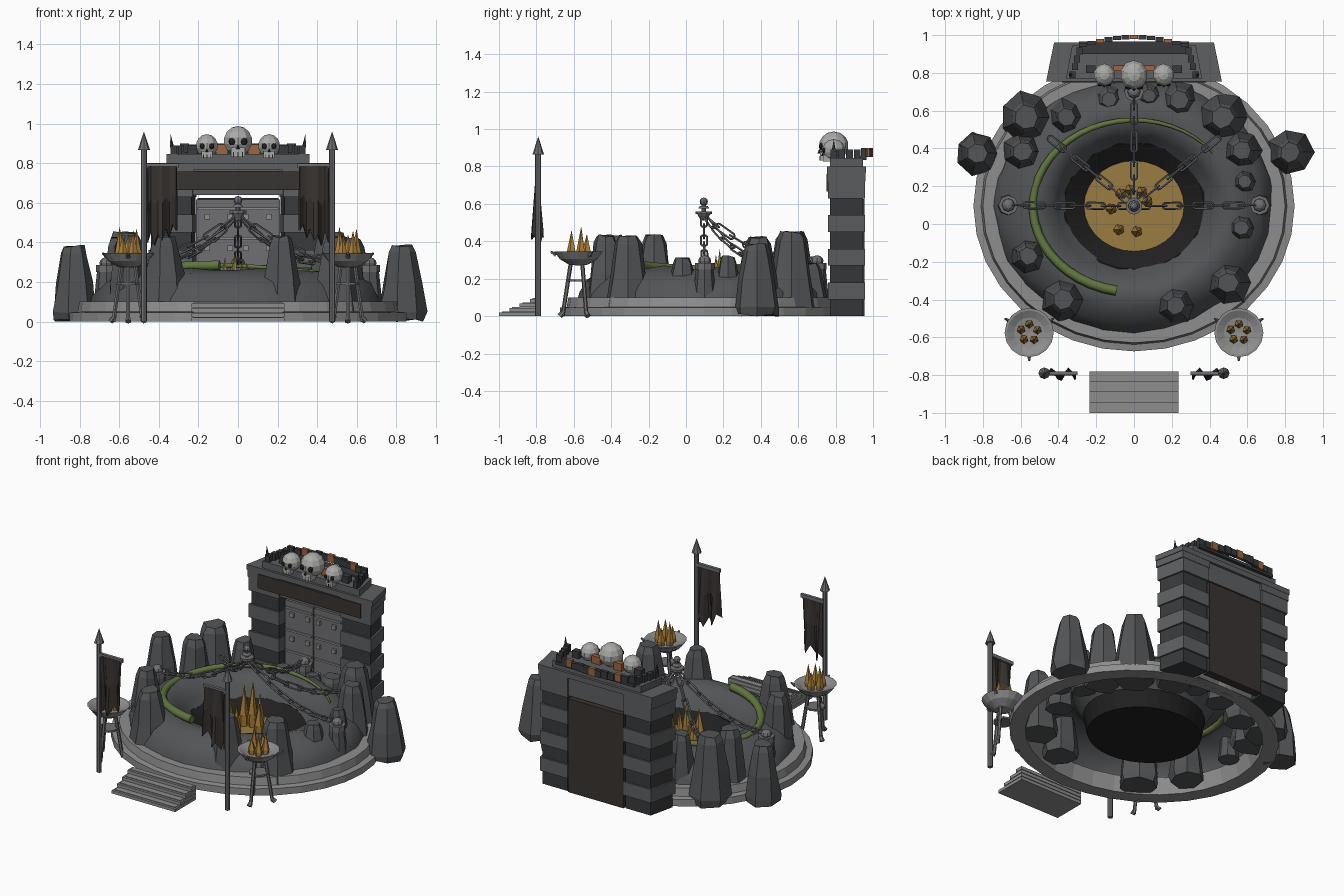
import bpy, bmesh, math, random
from mathutils import Vector, Matrix

if "Cube" in bpy.data.objects:
    bpy.data.objects.remove(bpy.data.objects["Cube"])
random.seed(4)
TAU = math.tau

def mat(name, r, g, b):
    m = bpy.data.materials.new(name)
    m.diffuse_color = (r, g, b, 1)
    m.use_nodes = True
    m.node_tree.nodes["Principled BSDF"].inputs["Base Color"].default_value = m.diffuse_color
    return m

ROCK = mat("rock", .085, .09, .095)
DARK = mat("dark_stone", .04, .042, .045)
MID = mat("mid_stone", .11, .115, .12)
STONE = mat("pale_stone", .27, .27, .27)
METAL = mat("metal", .16, .16, .17)
CLOTH = mat("brown_cloth", .04, .034, .031)
BLACK = mat("black", .015, .014, .014)
LAVA = mat("lava", .32, .2, .055)
FIRE = mat("fire", .42, .22, .04)
COPPER = mat("copper", .35, .13, .05)
GREEN = mat("green", .12, .18, .05)
BONE = mat("bone", .4, .4, .39)

class Part:
    """Collects primitives into one mesh object."""
    def __init__(self):
        self.bm = bmesh.new()

    def box(self, x0, x1, y0, y1, z0, z1, back=1.0):
        vs = [self.bm.verts.new((x * (back if y == y1 else 1), y, z))
              for z in (z0, z1) for y in (y0, y1) for x in (x0, x1)]
        for f in ((0, 2, 3, 1), (4, 5, 7, 6), (0, 1, 5, 4), (2, 6, 7, 3), (0, 4, 6, 2), (1, 3, 7, 5)):
            self.bm.faces.new([vs[i] for i in f])

    def cone(self, a, b, r0, r1, n=6):
        a, b = Vector(a), Vector(b)
        m = Matrix.Translation((a + b) / 2) @ (b - a).to_track_quat('Z', 'Y').to_matrix().to_4x4()
        bmesh.ops.create_cone(self.bm, cap_ends=True, segments=n, radius1=r0, radius2=r1,
                              depth=(b - a).length, matrix=m)

    def ball(self, c, s, n=10, k=7):
        m = Matrix.Translation(c) @ Matrix.Diagonal((*s, 1))
        bmesh.ops.create_uvsphere(self.bm, u_segments=n, v_segments=k, radius=1, matrix=m)

    def lathe(self, prof, c=(0, 0), n=32, sy=1.0, jit=0.0, jz=0.0, closed=False):
        rings = []
        for r, z in prof:
            ring = []
            for i in range(n):
                a = TAU * i / n
                q = r * (1 + random.uniform(-jit, jit))
                ring.append(self.bm.verts.new((c[0] + q * math.cos(a), c[1] + q * math.sin(a) * sy,
                                               z + random.uniform(-jz, jz))))
            rings.append(ring)
        pairs = list(zip(rings, rings[1:])) + ([(rings[-1], rings[0])] if closed else [])
        for p, q in pairs:
            for i in range(n):
                j = (i + 1) % n
                self.bm.faces.new((p[i], p[j], q[j], q[i]))
        return rings

    def done(self, name, m=None, smooth=False):
        bmesh.ops.remove_doubles(self.bm, verts=self.bm.verts, dist=1e-5)
        bmesh.ops.recalc_face_normals(self.bm, faces=self.bm.faces)
        me = bpy.data.meshes.new(name)
        self.bm.to_mesh(me)
        self.bm.free()
        ob = bpy.data.objects.new(name, me)
        bpy.context.collection.objects.link(ob)
        if m: me.materials.append(m)
        if smooth:
            me.shade_smooth()
        return ob

C, SY = (0, .095), .905

# Stepped oval plinth ring
p = Part()
p.lathe([(.75, 0), (.85, 0), (.85, .045), (.81, .05), (.80, .10), (.72, .10)], C, 32, SY, closed=True)
p.done("plinth", STONE)

# Crater mound, dark basin and lava pool
p = Part()
p.lathe([(.75, .03), (.73, .12), (.68, .19), (.60, .242), (.53, .26), (.46, .24), (.41, .18), (.365, .12)],
        C, 28, SY, .02, .013)
p.done("crater_mound", ROCK, True)
p = Part()
p.lathe([(0, .05), (.26, .05), (.37, .13), (.385, .13), (.36, .01), (0, .01)], C, 32, SY)
p.done("basin", BLACK)
p = Part()
p.lathe([(0, .058), (.265, .058), (.265, .045)], C, 28, SY)
p.done("lava_pool", LAVA)

# Flames in the pool
p = Part()
for x, y, h in ((-.12, .08, .2), (-.07, .16, .27), (-.02, .18, .3), (.04, .17, .24), (.07, .12, .2),
                (-.08, -.03, .2), (.015, -.04, .24)):
    p.cone((x, y, .05), (x, y, .05 + h * .3), .026, .031, 5)
    p.cone((x, y, .05 + h * .3), (x + .005, y, .06 + h), .031, 0, 5)
p.done("pool_flames", FIRE)

# Faceted standing rocks, wide at the foot: x, y, radius, base z, top z
p = Part()
for x, y, r, z0, z1 in ((-.83, .375, .115, .005, .38), (.83, .38, .115, .005, .385), (-.57, .565, .135, .01, .45),
                        (-.36, .565, .1, .02, .4), (-.59, .385, .11, .02, .42), (-.13, .66, .09, .03, .25),
                        (.24, .655, .11, .02, .28), (.47, .565, .13, .01, .45), (.57, .39, .11, .02, .42),
                        (.585, .225, .075, .04, .32), (.57, -.02, .09, .03, .31), (.5, -.31, .12, .01, .43),
                        (.22, -.43, .105, .01, .43), (-.375, -.4, .12, .01, .43), (-.56, -.17, .105, .02, .43),
                        (.08, .68, .08, .04, .24)):
    h = z1 - z0
    rings = p.lathe([(r * .95, z0), (r * 1.04, z0 + h * .1), (r * .84, z0 + h * .5), (r * .6, z0 + h * .9),
                     (r * .46, z1)], (x, y), 7, 1, .1, h * .02)
    p.bm.faces.new(rings[0])
    p.bm.faces.new(rings[-1])
p.done("standing_rocks", ROCK)

# Green tail draped along the rim
cu = bpy.data.curves.new("tail_path", 'CURVE')
cu.dimensions, cu.bevel_depth, cu.bevel_resolution, cu.use_fill_caps = '3D', .027, 1, True
sp = cu.splines.new('POLY')
N = 30
sp.points.add(N - 1)
for i in range(N):
    t = i / (N - 1)
    a = math.radians(260 - 222 * t)
    sp.points[i].co = (.535 * math.cos(a), .095 + .455 * math.sin(a), .268 + .016 * math.cos(t * 9), 1)
    sp.points[i].radius = 1 - .8 * t ** 1.5
tmp = bpy.data.objects.new("tail_tmp", cu)
bpy.context.collection.objects.link(tmp)
me = bpy.data.meshes.new_from_object(tmp.evaluated_get(bpy.context.evaluated_depsgraph_get()))
bpy.data.objects.remove(tmp)
me.materials.clear()
me.materials.append(GREEN)
bpy.context.collection.objects.link(bpy.data.objects.new("green_tail", me))

# Chain hub with finial
p = Part()
p.ball((0, .095, .612), (.022, .022, .022), 8, 6)
p.cone((0, .095, .54), (0, .095, .6), .012, .012, 8)
p.cone((0, .095, .575), (0, .095, .59), .03, .02, 10)
p.cone((0, .095, .545), (0, .095, .56), .045, .045, 10)
p.cone((0, .095, .51), (0, .095, .545), .015, .035, 10)
p.done("chain_hub", METAL)

# Sagging chains made of oval links
def add_link(p, m, L=.058, W=.016, r=.006):
    rings = []
    for i in range(12):
        a = TAU * (i + .5) / 12
        d = Vector((math.cos(a), math.sin(a), 0))
        c = Vector((d.x * W + math.copysign(L - W, d.x), d.y * W, 0))
        rings.append([p.bm.verts.new(m @ (c + d * r * math.cos(b) + Vector((0, 0, r * math.sin(b)))))
                      for b in (0, TAU / 5, TAU * 2 / 5, TAU * 3 / 5, TAU * 4 / 5)])
    for i in range(12):
        u, v = rings[i], rings[(i + 1) % 12]
        for j in range(5):
            p.bm.faces.new((u[j], u[(j + 1) % 5], v[(j + 1) % 5], v[j]))

p = Part()
hub = Vector((0, .095, .545))
for ex, ey, ez in ((-.65, .1, .3), (.65, .1, .3), (-.44, .45, .31), (.44, .45, .31), (0, .7, .3)):
    end = Vector((ex, ey, ez))
    curve = lambda t: hub.lerp(end, t) - Vector((0, 0, .3 * t * (1 - t)))
    n = round((end - hub).length / .086)
    for i in range(n):
        t = (i + .5) / n
        d = curve(t + .02) - curve(t - .02)
        m = Matrix.Translation(curve(t)) @ d.to_track_quat('X', 'Z').to_matrix().to_4x4()
        add_link(p, m @ Matrix.Rotation(math.pi / 2 * (i % 2), 4, 'X'))
p.done("chains", METAL)

# Chain anchor posts
p, q = Part(), Part()
for x, y in ((-.665, .1), (.665, .1), (0, .7)):
    p.cone((x, y, .08), (x, y, .27), .065, .045, 8)
    q.cone((x, y, .25), (x, y, .285), .052, .052, 8)
    q.ball((x, y, .295), (.035, .035, .03), 8, 6)
p.done("anchor_posts", ROCK)
q.done("anchor_caps", METAL)

# Front steps
p = Part()
for i in range(4):
    p.box(-.235, .235, -1 + .055 * i, -.78, .024 * i, .024 * i + .02)
    p.box(-.225, .225, -.985 + .055 * i, -.785, .024 * i + .02, .024 * i + .024)
p.done("front_steps", STONE)

# Gate: banded pillars, narrower towards the back
B = .91
pl, pd, cap = Part(), Part(), Part()
for s in (-1, 1):
    for i in range(8):
        e = .012 * (i % 2)
        xs = sorted((s * (.235 - e / 2), s * (.44 + e)))
        (pl if i % 2 else pd).box(*xs, .77 - e, .945 + e, .09 * i, .09 * (i + 1), B)
    cap.box(*sorted((s * .225, s * .46)), .755, .96, .72, .765, B)
pl.done("gate_pillar_pale_bands", MID)
pd.done("gate_pillar_dark_bands", DARK)
cap.box(-.4, .4, .77, .945, .64, .77, B)
cap.box(-.465, .465, .755, .962, .765, .8, B)
cap.box(-.36, .36, .77, .945, .8, .845, B)
cap.done("gate_lintel", MID)
p = Part()
p.box(-.38, .38, .75, .78, .665, .76)
p.box(-.205, .205, .9, .955, .0, .625)
p.done("gate_brown_panels", CLOTH)

# Double door with straps and studs
p, q = Part(), Part()
for s in (-1, 1):
    p.box(*sorted((s * .004, s * .212)), .8, .86, 0, .615)
    for z in (.08, .28, .42, .57):
        q.box(*sorted((s * .012, s * .205)), .792, .81, z - .006, z + .006)
    for z in (.18, .37, .53):
        for x in (.04, .155):
            q.box(s * x - .014, s * x + .014, .785, .81, z - .014, z + .014)
p.done("gate_doors", METAL)
q.done("door_fittings", STONE)

# Curved parapet of blocks with copper pieces, end spikes
p, q = Part(), Part()
for i in range(13):
    x = -.27 + .045 * i
    y = .94 + .05 * math.cos(x / .3 * math.pi / 2)
    (q if i % 4 == 2 else p).box(x - .022, x + .022, y - .011, y + .011, .85, .893 if i % 2 else .9)
for s in (-1, 1):
    for k in range(4):
        x, y = s * (.325 - .012 * k), .79 + .042 * k
        p.box(x - .016, x + .016, y - .018, y + .018, .84, .89)
    p.cone((s * .335, .79, .88), (s * .34, .79, .945), .012, 0, 5)
    p.box(s * .23 - .025, s * .23 + .025, .8, .84, .84, .89)
    q.box(s * .08 - .03, s * .08 + .03, .81, .84, .84, .895)
p.box(-.29, .29, .9, .965, .835, .855)
p.done("parapet_blocks", DARK)
q.done("parapet_copper", COPPER)

# Three skulls
p, q = Part(), Part()
for x, z, r in ((0, .912, .075), (-.157, .888, .058), (.157, .888, .058)):
    p.ball((x, .79, z), (r, r * 1.05, r))
    p.box(x - r * .48, x + r * .48, .79 - r * .98, .79, z - r * 1.08, z - r * .45)
    for k in (-1, 1):
        q.ball((x + k * r * .4, .79 - r * .88, z - r * .05), (r * .24, r * .18, r * .24), 8, 6)
    q.cone((x, .79 - r * 1.03, z - r * .55), (x, .79 - r * 1.03, z - r * .25), r * .14, 0, 4)
    for k in (-.3, 0, .3):
        q.box(x + r * (k - .03), x + r * (k + .03), .79 - r, .79 - r * .9, z - r * 1.08, z - r * .75)
p.done("skulls", BONE)
q.done("skull_sockets", BLACK)

# Braziers on splayed tripods
for s, side in ((-1, "left"), (1, "right")):
    cx, cy = s * .555, -.575
    p, q, f = Part(), Part(), Part()
    p.lathe([(0, .27), (.05, .275), (.1, .305), (.13, .345), (.118, .345), (.08, .325), (0, .315)], (cx, cy), 16)
    for a in (90, 210, 330):
        d = Vector((math.cos(math.radians(a - 60)), math.sin(math.radians(a - 60)), 0))
        c = Vector((cx, cy, 0))
        q.cone(c + d * .085, c + d * .04 + Vector((0, 0, .29)), .011, .011, 6)
        q.cone(c + d * .1, c + d * .075 + Vector((0, 0, .03)), .016, .01, 6)
        q.cone(c + d * .12 + Vector((0, 0, .325)), c + d * .148 + Vector((0, 0, .345)), .012, .006, 5)
    q.cone((cx, cy, .185), (cx, cy, .197), .06, .06, 10)
    for i in range(5):
        a = TAU * i / 5 + .3
        x, y, h = cx + .045 * math.cos(a), cy + .045 * math.sin(a), (.14, .11, .15, .1, .13)[i]
        f.cone((x, y, .315), (x, y, .35), .02, .024, 5)
        f.cone((x, y, .35), (x, y, .33 + h), .024, 0, 5)
    p.done("brazier_bowl_" + side, STONE)
    q.done("brazier_stand_" + side, METAL)
    f.done("brazier_flames_" + side, FIRE)

    # Banner pole with pleated, tattered cloth
    p, q = Part(), Part()
    x = s * .475
    p.cone((x, -.79, 0), (x, -.79, .87), .016, .016, 8)
    p.cone((x, -.79, .865), (x, -.79, .96), .031, 0, 8)
    p.box(*sorted((s * .3, s * .475)), -.8, -.78, .775, .798)
    p.done("banner_pole_" + side, METAL)
    cols = []
    for i, low in enumerate((.4, .45, .385, .44, .41, .47, .42, .49, .46)):
        cols.append([q.bm.verts.new((s * (.458 - .0185 * i), -.797 + .032 * k * math.sin(i * 1.3),
                                     .785 + (low - .785) * k)) for k in (0, .5, 1)])
    for u, v in zip(cols, cols[1:]):
        for k in (0, 1):
            q.bm.faces.new((u[k], v[k], v[k + 1], u[k + 1]))
    ob = q.done("banner_cloth_" + side, CLOTH)
    mod = ob.modifiers.new("thickness", 'SOLIDIFY')
    mod.thickness, mod.offset = .01, 0
